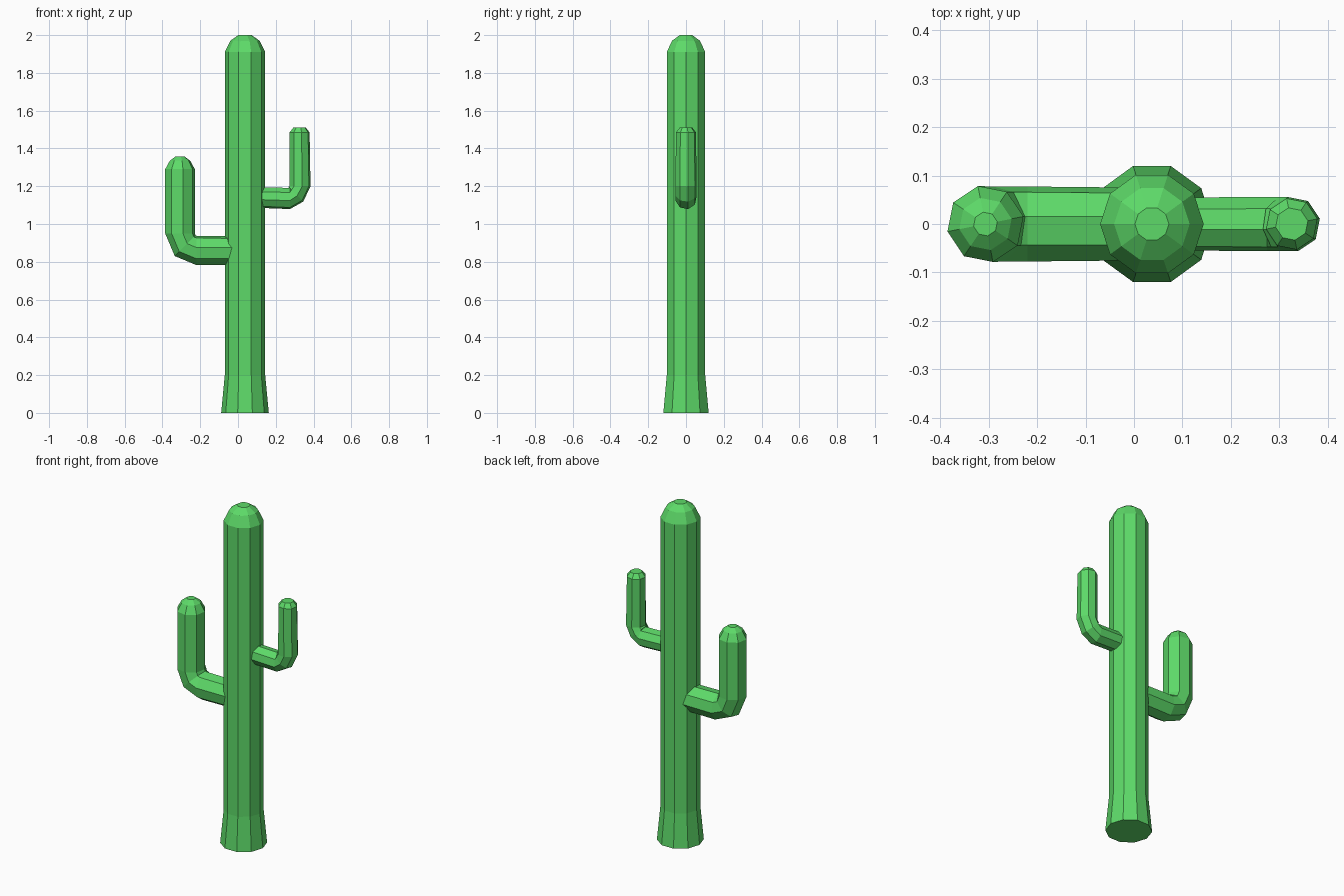
import bpy
import bmesh
import math
from mathutils import Vector

if "Cube" in bpy.data.objects:
    bpy.data.objects.remove(bpy.data.objects["Cube"], do_unlink=True)

green = bpy.data.materials.new("cactus_green")
green.use_nodes = True
COLOUR = (0.11, 0.70, 0.14, 1)
green.diffuse_color = COLOUR
green.node_tree.nodes["Principled BSDF"].inputs["Base Color"].default_value = COLOUR


def tube(name, rings, sides, phase=0.0):
    """Faceted tube in the xz plane; each ring is (x, z, radius, tilt in degrees from +z towards +x)."""
    bm = bmesh.new()
    loops = []
    for x, z, radius, tilt in rings:
        t = math.radians(tilt)
        across = Vector((math.cos(t), 0, -math.sin(t)))
        side = Vector((0, 1, 0))
        loop = []
        for i in range(sides):
            a = 2 * math.pi * (i + phase) / sides
            offset = across * math.cos(a) + side * math.sin(a)
            loop.append(bm.verts.new(Vector((x, 0, z)) + offset * radius))
        loops.append(loop)
    for low, high in zip(loops, loops[1:]):
        for i in range(sides):
            j = (i + 1) % sides
            bm.faces.new((low[i], low[j], high[j], high[i]))
    bm.faces.new(loops[0][::-1])
    bm.faces.new(loops[-1])
    bmesh.ops.recalc_face_normals(bm, faces=bm.faces)
    mesh = bpy.data.meshes.new(name)
    bm.to_mesh(mesh)
    bm.free()
    mesh.materials.append(green)
    obj = bpy.data.objects.new(name, mesh)
    bpy.context.collection.objects.link(obj)
    return obj


# Trunk with flared foot and domed tip
C = 0.037
tube("trunk", [(C, 0, 0.126, 0), (C, 0.2, 0.107, 0), (C, 1.91, 0.107, 0),
               (C, 1.97, 0.078, 0), (C, 2.0, 0.035, 0)], 10)

# Thick lower arm on the right side
tube("right_arm", [(-0.03, 0.86, 0.077, -90), (-0.22, 0.86, 0.079, -90),
                   (-0.28, 0.885, 0.079, -45), (-0.307, 0.95, 0.08, 0),
                   (-0.307, 1.29, 0.08, 0), (-0.307, 1.335, 0.055, 0),
                   (-0.307, 1.357, 0.025, 0)], 8, 0.25)

# Thin upper arm on the left side
tube("left_arm", [(0.12, 1.14, 0.056, 90), (0.275, 1.135, 0.057, 90),
                  (0.306, 1.158, 0.057, 45), (0.328, 1.2, 0.057, 0),
                  (0.326, 1.485, 0.054, 0), (0.326, 1.51, 0.034, 0)], 8, 0.25)
